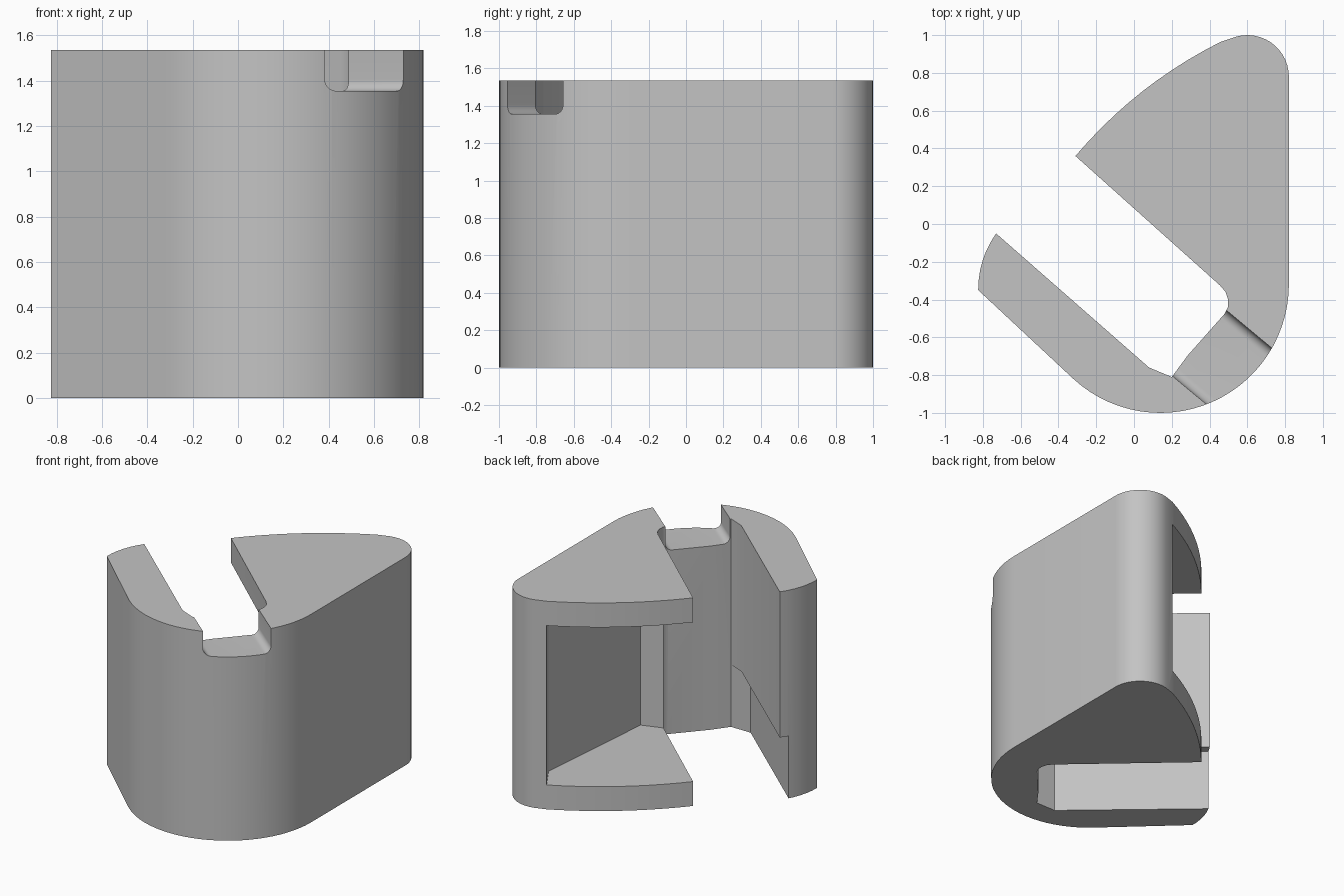
import bpy, bmesh
from math import sin, cos, radians
from mathutils import Vector

cube = bpy.data.objects.get("Cube")
if cube:
    bpy.data.objects.remove(cube)

HEIGHT = 1.535
PLATE = 0.18

grey = bpy.data.materials.new("plain grey")
grey.use_nodes = True
grey.diffuse_color = (0.55, 0.55, 0.55, 1)
grey.node_tree.nodes["Principled BSDF"].inputs["Base Color"].default_value = grey.diffuse_color


def arc(cx, cy, r, start, end, n):
    angles = [radians(start + (end - start) * i / n) for i in range(n + 1)]
    return [(cx + r * cos(a), cy + r * sin(a)) for a in angles]


def bow(a, b, sag, n):
    """Shallow curve from a to b bulging to the right of travel."""
    a, b = Vector(a), Vector(b)
    side = Vector((b.y - a.y, a.x - b.x)).normalized()
    pts = []
    for i in range(n + 1):
        t = i / n
        pts.append(tuple(a.lerp(b, t) + side * sag * 4 * t * (1 - t)))
    return pts


def prism(name, points, to_start, travel):
    """Extrude an outline; to_start maps each outline point into space."""
    bm = bmesh.new()
    face = bm.faces.new([bm.verts.new(to_start(p)) for p in points])
    top = bmesh.ops.extrude_face_region(bm, geom=[face])["geom"]
    bmesh.ops.translate(bm, vec=travel, verts=[v for v in top if isinstance(v, bmesh.types.BMVert)])
    bmesh.ops.recalc_face_normals(bm, faces=bm.faces)
    mesh = bpy.data.meshes.new(name)
    bm.to_mesh(mesh)
    bm.free()
    mesh.materials.append(grey)
    obj = bpy.data.objects.new(name, mesh)
    bpy.context.collection.objects.link(obj)
    return obj


def upright(name, points, low, high):
    return prism(name, points, lambda p: (p[0], p[1], low), (0, 0, high - low))


# Hooked body outline, anticlockwise: rear corner, curved back, slot, arm, round front
outline = arc(0.6, 0.78, 0.22, 0, 112, 14)
outline += bow((0.46, 0.965), (-0.31, 0.36), 0.05, 10)
outline += [(0.455, -0.325), (0.485, -0.36), (0.498, -0.40), (0.497, -0.44), (0.48, -0.475)]
outline += [(0.285, -0.695), (0.2, -0.81), (0.08, -0.76)]
outline += bow((-0.73, -0.05), (-0.825, -0.35), 0.025, 6)
outline += arc(0.14, -0.32, 0.68, -132.4, 0, 28)
body = upright("hooked_body", outline, 0, HEIGHT)

# Pocket between the top and bottom plates, open to the back and the slot
pocket = upright("pocket_cutter",
                 [(0.44, 1.0), (0.575, 0.78), (0.49, -0.17), (0.34, -0.22),
                  (0.2, -0.3), (-0.5, 0.2), (-0.6, 0.9), (0.3, 1.2)],
                 PLATE, HEIGHT - PLATE)

# Widening of the lower slot along the arm
recess = upright("arm_recess_cutter",
                 [(0.2, -0.81), (0.04, -0.81), (-0.94, 0.05), (-0.7, 0.15), (0.15, -0.65)],
                 -0.1, 0.46)

# Round-bottomed notch through the top of the front wall
along = Vector((0.77, -0.64, 0)).normalized()
across = Vector((-along.y, along.x, 0))
middle = Vector((0.345, -0.63, HEIGHT - PLATE)) - along * 0.25
half, r = 0.225, 0.05
notch_outline = [(half, 0.4), (-half, 0.4)]
notch_outline += arc(r - half, r, r, 180, 270, 8) + arc(half - r, r, r, 270, 360, 8)
notch = prism("notch_cutter", notch_outline,
              lambda p: middle + across * p[0] + Vector((0, 0, p[1])), along * 0.9)

bpy.context.view_layer.objects.active = body
for cutter in (pocket, recess, notch):
    cutter.hide_render = True
    mod = body.modifiers.new(cutter.name, "BOOLEAN")
    mod.operation = "DIFFERENCE"
    mod.solver = "EXACT"
    mod.object = cutter
    bpy.ops.object.modifier_apply(modifier=mod.name)
    bpy.data.objects.remove(cutter)

bpy.ops.object.select_all(action="DESELECT")
body.select_set(True)
bpy.ops.object.shade_smooth_by_angle(angle=radians(25))
